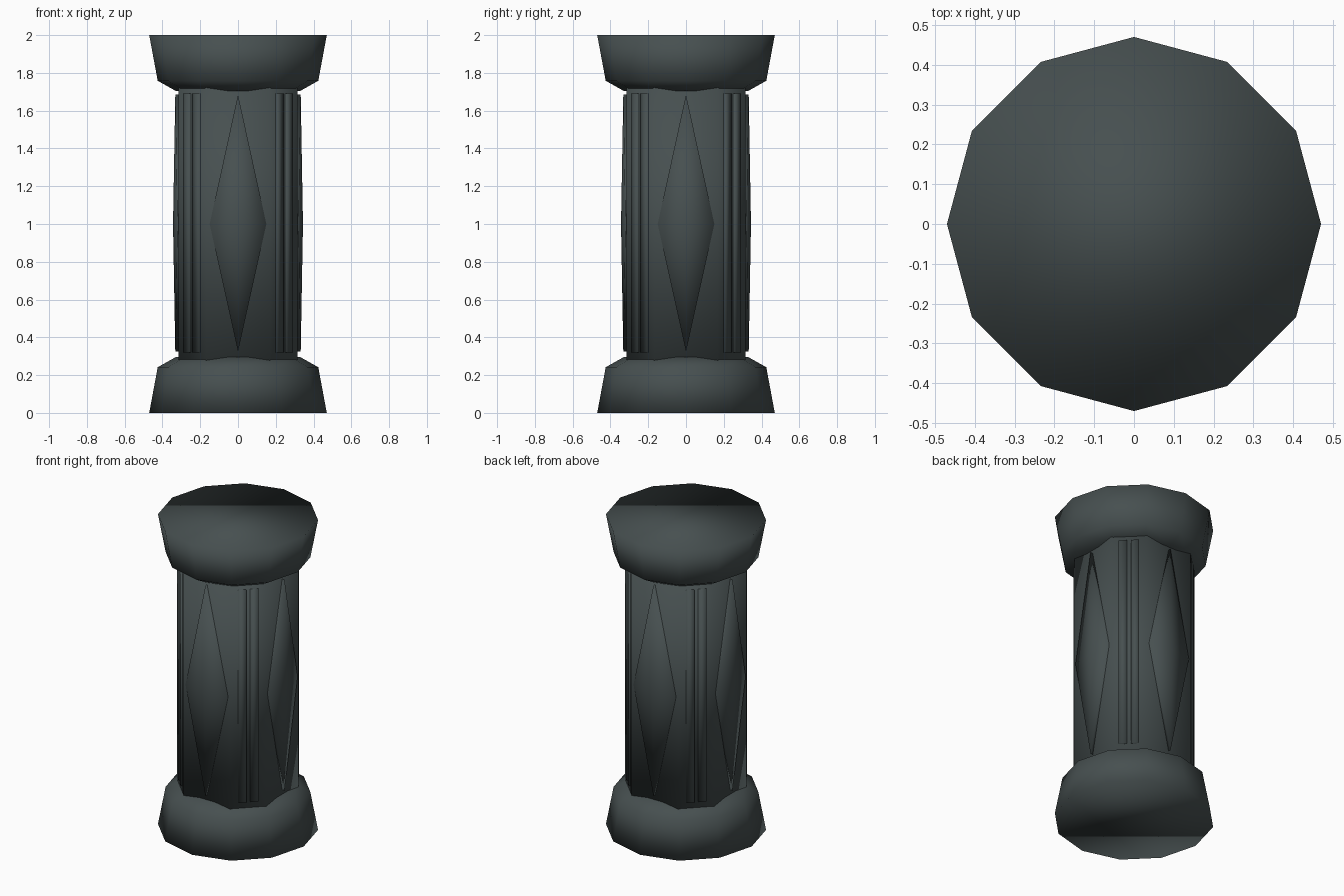
import bpy, bmesh, math
from mathutils import Matrix

if "Cube" in bpy.data.objects:
    bpy.data.objects.remove(bpy.data.objects["Cube"])

stone = bpy.data.materials.new("dark slate stone")
stone.diffuse_color = (0.062, 0.079, 0.08, 1)
stone.use_nodes = True
stone.node_tree.nodes["Principled BSDF"].inputs["Base Color"].default_value = stone.diffuse_color


def finish(name, bm):
    bmesh.ops.recalc_face_normals(bm, faces=bm.faces)
    for f in bm.faces:
        f.smooth = True
    me = bpy.data.meshes.new(name)
    bm.to_mesh(me)
    bm.free()
    me.materials.append(stone)
    ob = bpy.data.objects.new(name, me)
    bpy.context.collection.objects.link(ob)
    return ob


def stack(name, outlines):
    """Skin a list of (xy outline, z) rings and cap both ends."""
    bm = bmesh.new()
    rings = [[bm.verts.new((x, y, z)) for x, y in pts] for pts, z in outlines]
    n = len(rings[0])
    for a, b in zip(rings, rings[1:]):
        for i in range(n):
            j = (i + 1) % n
            bm.faces.new((a[i], a[j], b[j], b[i]))
    bm.faces.new(rings[0][::-1])
    bm.faces.new(rings[-1])
    return finish(name, bm)


def polygon(r, sides=12):
    return [(r * math.cos(2 * math.pi * i / sides),
             r * math.sin(2 * math.pi * i / sides)) for i in range(sides)]


# base and mirrored capital
foot = [(0.47, 0), (0.425, 0.242), (0.33, 0.295)]
stack("base", [(polygon(r), z) for r, z in foot])
stack("capital", [(polygon(r), 2 - z) for r, z in foot])

# shaft: square with wide chamfered corners
R, A = math.hypot(0.315, 0.168), math.atan2(0.168, 0.315)
section = []
for k in range(4):
    for a in (k * math.pi / 2 - A, k * math.pi / 2 + A):
        section.append((R * math.cos(a), R * math.sin(a)))
stack("shaft", [(section, 0.27), (section, 1.73)])

# raised diamonds on the four sides
for k in range(4):
    bm = bmesh.new()
    rim = [(0.332, 0, 0.325), (0.321, 0.15, 1), (0.332, 0, 1.685), (0.321, -0.15, 1)]
    front = [bm.verts.new(p) for p in rim]
    back = [bm.verts.new((0.29, y, z)) for x, y, z in rim]
    peak = bm.verts.new((0.344, 0, 1))
    for i in range(4):
        j = (i + 1) % 4
        bm.faces.new((front[i], front[j], peak))
        bm.faces.new((back[i], back[j], front[j], front[i]))
    bm.faces.new(back[::-1])
    bm.transform(Matrix.Rotation(k * math.pi / 2, 4, 'Z'))
    finish("diamond_panel_%d" % (k + 1), bm)

# pairs of upright ribs on the four chamfers
for k in range(4):
    bm = bmesh.new()
    for t in (-0.036, 0.036):
        m = (Matrix.Rotation(math.pi / 4 + k * math.pi / 2, 4, 'Z')
             @ Matrix.Translation((0.335, t, 1.005))
             @ Matrix.Diagonal((0.032, 0.048, 1.37, 1)))
        bmesh.ops.create_cube(bm, size=1, matrix=m)
    finish("rib_pair_%d" % (k + 1), bm)
